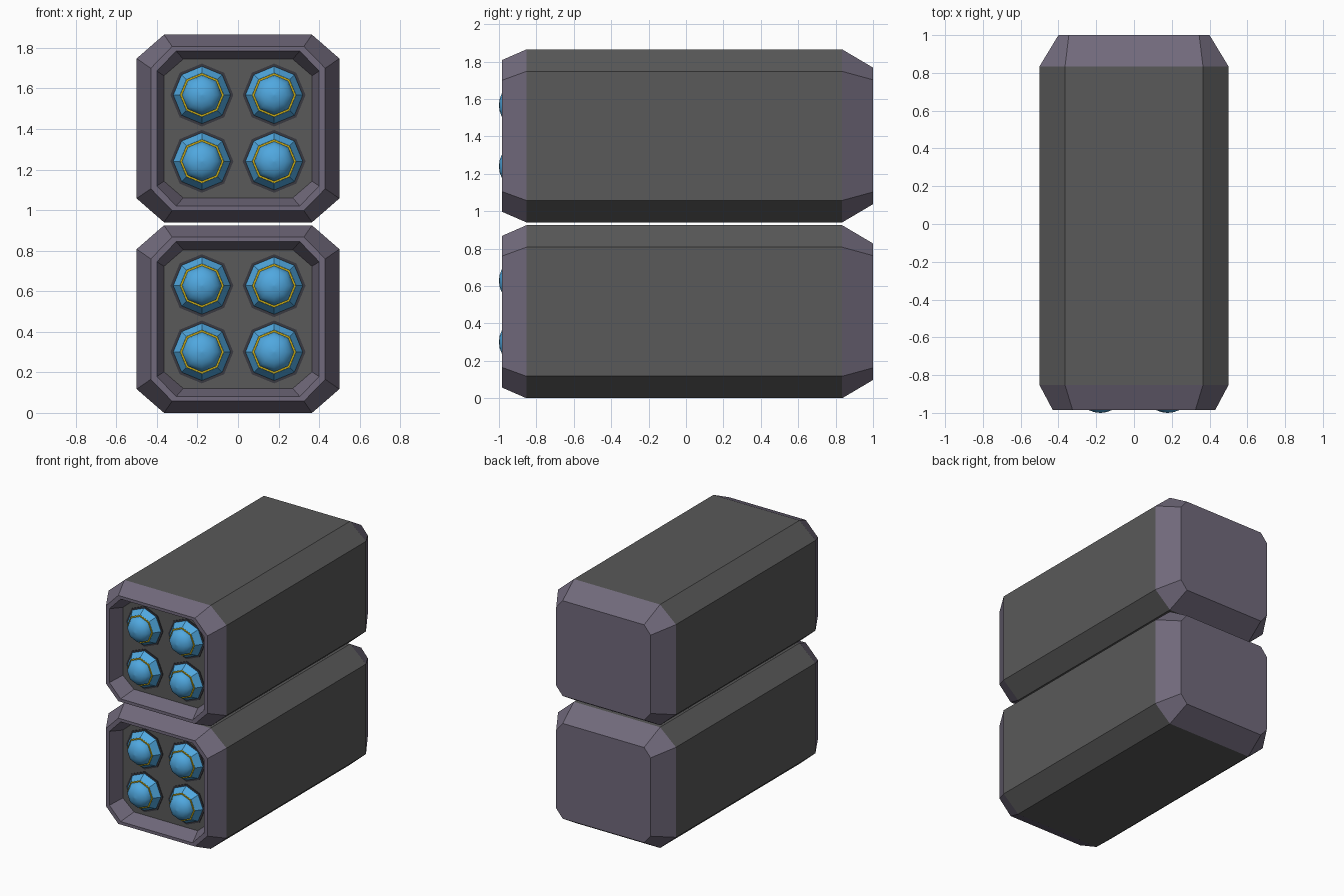
import bpy, bmesh, math
from mathutils import Vector

if "Cube" in bpy.data.objects:
    bpy.data.objects.remove(bpy.data.objects["Cube"])


def mat(name, r, g, b):
    m = bpy.data.materials.new(name)
    m.diffuse_color = (r, g, b, 1)
    m.use_nodes = True
    m.node_tree.nodes["Principled BSDF"].inputs["Base Color"].default_value = m.diffuse_color
    return m


GREY = mat("dark_grey", 0.10, 0.10, 0.10)
PURPLE = mat("muted_purple", 0.165, 0.143, 0.20)
BLUE = mat("warhead_blue", 0.08, 0.39, 0.74)
YELLOW = mat("yellow_band", 0.60, 0.43, 0.01)
SOCKET = mat("socket_dark", 0.04, 0.04, 0.05)


def loft(name, rings, mats, band_mats, caps, smooth=False):
    """Skin a list of equal-length rings; caps = material index of (first, last) end or None."""
    bm = bmesh.new()
    vs = [[bm.verts.new(p) for p in ring] for ring in rings]
    n = len(rings[0])
    for k in range(len(rings) - 1):
        for i in range(n):
            j = (i + 1) % n
            f = bm.faces.new((vs[k][i], vs[k][j], vs[k + 1][j], vs[k + 1][i]))
            f.material_index = band_mats[k]
            f.smooth = smooth
    for ring, c in zip((vs[0], vs[-1]), caps):
        if c is not None:
            bm.faces.new(ring).material_index = c
    bmesh.ops.recalc_face_normals(bm, faces=bm.faces)
    me = bpy.data.meshes.new(name)
    bm.to_mesh(me)
    bm.free()
    for m in mats:
        me.materials.append(m)
    ob = bpy.data.objects.new(name, me)
    bpy.context.collection.objects.link(ob)
    return ob


def octagon(y, hx, hz, cx, cz, z0):
    """Chamfered rectangle: half sizes hx, hz, with chamfer corners at cx, cz."""
    pts = [(hx, cz), (cx, hz), (-cx, hz), (-hx, cz), (-hx, -cz), (-cx, -hz), (cx, -hz), (hx, -cz)]
    return [Vector((x, y, z0 + z)) for x, z in pts]


def circle(y, r, x0, z0, n=8):
    return [Vector((x0 + r * math.cos(2 * math.pi * i / n), y, z0 + r * math.sin(2 * math.pi * i / n)))
            for i in range(n)]


def warhead(label, x, z):
    # dark socket rim around the warhead
    loft("socket_" + label, [circle(-0.87, 0.155, x, z), circle(-0.879, 0.155, x, z)],
         [SOCKET], [0], (0, 0))
    # sloped collar
    loft("collar_" + label, [circle(-0.87, 0.143, x, z), circle(-0.885, 0.14, x, z),
                             circle(-0.93, 0.109, x, z)], [BLUE], [0, 0], (0, 0))
    # thin yellow band
    loft("band_" + label, [circle(-0.93, 0.108, x, z), circle(-0.935, 0.107, x, z),
                           circle(-0.935, 0.09, x, z)], [YELLOW], [0, 0], (None, 0))
    # rounded nose
    steps = 5
    rings = [circle(-0.93 - 0.07 * math.sin(a), 0.099 * math.cos(a), x, z)
             for a in [math.radians(88) * k / steps for k in range(steps + 1)]]
    loft("nose_" + label, rings, [BLUE], [0] * steps, (None, 0), smooth=True)


for pod, z0 in (("lower", 0.4625), ("upper", 1.4025)):
    # pod: back cap, body, front cap, lip, sloped recess, recess floor
    rings = [octagon(1.0, 0.40, 0.365, 0.345, 0.30, z0),
             octagon(0.835, 0.5, 0.4625, 0.365, 0.345, z0),
             octagon(-0.853, 0.5, 0.4625, 0.365, 0.345, z0),
             octagon(-0.985, 0.43, 0.405, 0.325, 0.297, z0),
             octagon(-0.985, 0.40, 0.382, 0.305, 0.283, z0),
             octagon(-0.873, 0.365, 0.342, 0.27, 0.26, z0)]
    loft(pod + "_pod", rings, [GREY, PURPLE], [1, 0, 1, 1, 1], (1, 0))
    # four warheads in each pod
    for side, x in (("left", -0.178), ("right", 0.178)):
        for row, dz in (("bottom", -0.162), ("top", 0.165)):
            warhead(f"{pod}_{row}_{side}", x, z0 + dz)
